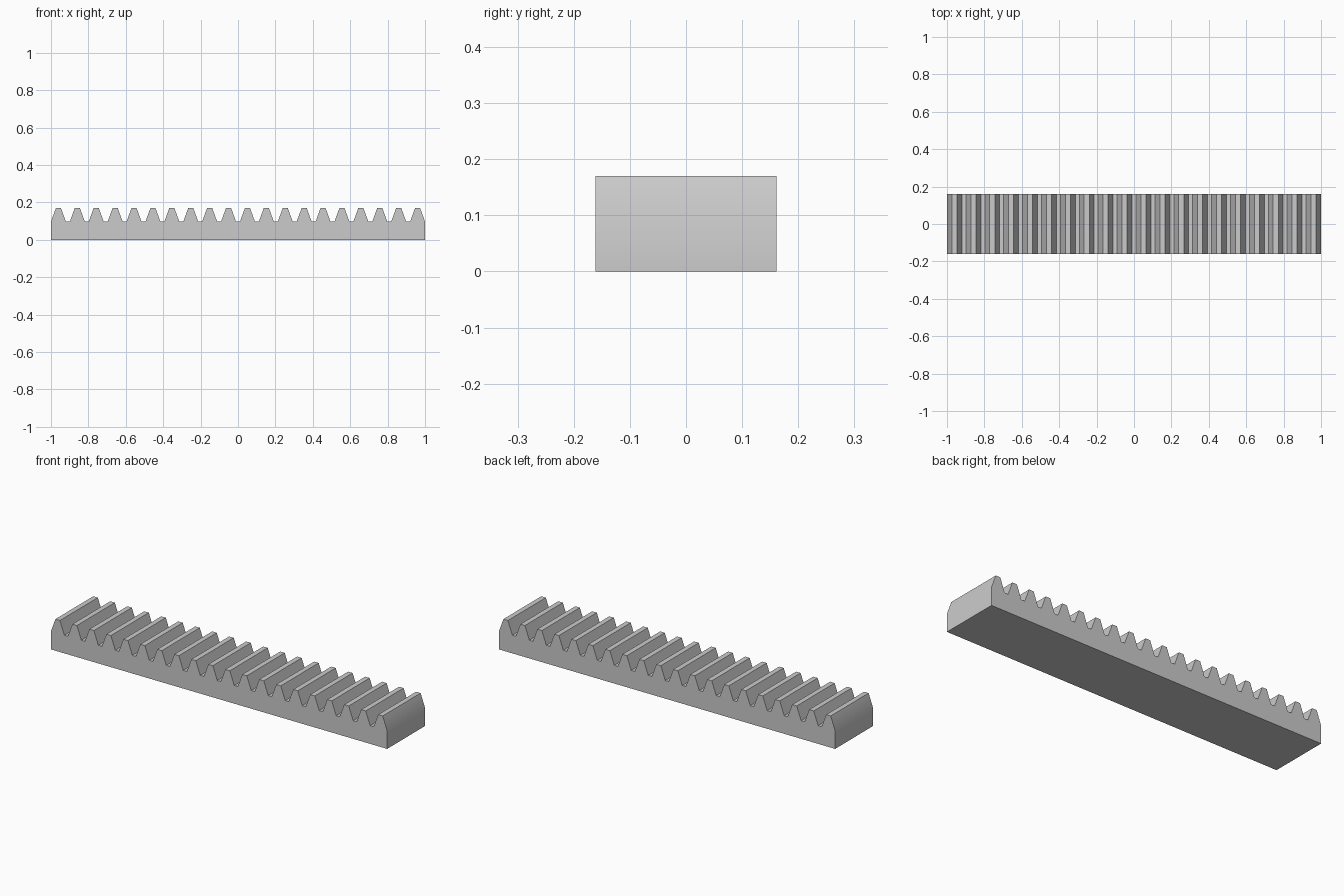
import bpy, bmesh, math

if "Cube" in bpy.data.objects:
    bpy.data.objects.remove(bpy.data.objects["Cube"], do_unlink=True)

# Rack proportions: straight-flanked teeth at a 20 degree pressure angle
TEETH = 20
HEIGHT, HALF_DEPTH = 0.17, 0.161
SLOPE = math.tan(math.radians(20))
PITCH = 2 / (TEETH - 0.5 + 2.5 * SLOPE / math.pi)
MODULE = PITCH / math.pi
ROOT_Z = HEIGHT - 2.25 * MODULE
HALF_TIP = PITCH / 4 - MODULE * SLOPE
HALF_ROOT = PITCH / 4 + 1.25 * MODULE * SLOPE

# Steel material
steel = bpy.data.materials.new("grey steel")
steel.use_nodes = True
colour = (0.6, 0.6, 0.6, 1)
steel.diffuse_color = colour
steel.node_tree.nodes["Principled BSDF"].inputs["Base Color"].default_value = colour

# Side profile: flat base, then one trapezoid per tooth
profile = [(1, 0), (-1, 0)]
for i in range(TEETH):
    x = (i - (TEETH - 1) / 2) * PITCH
    profile += [(x - HALF_ROOT, ROOT_Z), (x - HALF_TIP, HEIGHT),
                (x + HALF_TIP, HEIGHT), (x + HALF_ROOT, ROOT_Z)]

# Extrude the profile from front to back
bm = bmesh.new()
front = bm.faces.new([bm.verts.new((x, -HALF_DEPTH, z)) for x, z in profile])
extruded = bmesh.ops.extrude_face_region(bm, geom=[front], use_keep_orig=True)
back_verts = [g for g in extruded["geom"] if isinstance(g, bmesh.types.BMVert)]
bmesh.ops.translate(bm, verts=back_verts, vec=(0, 2 * HALF_DEPTH, 0))
bmesh.ops.recalc_face_normals(bm, faces=bm.faces[:])
mesh = bpy.data.meshes.new("gear_rack")
bm.to_mesh(mesh)
bm.free()
mesh.materials.append(steel)

rack = bpy.data.objects.new("gear_rack", mesh)
bpy.context.collection.objects.link(rack)

# Soften only the shallow bend at each end
bpy.ops.object.select_all(action="DESELECT")
rack.select_set(True)
bpy.context.view_layer.objects.active = rack
bpy.ops.object.shade_smooth_by_angle(angle=math.radians(30))
